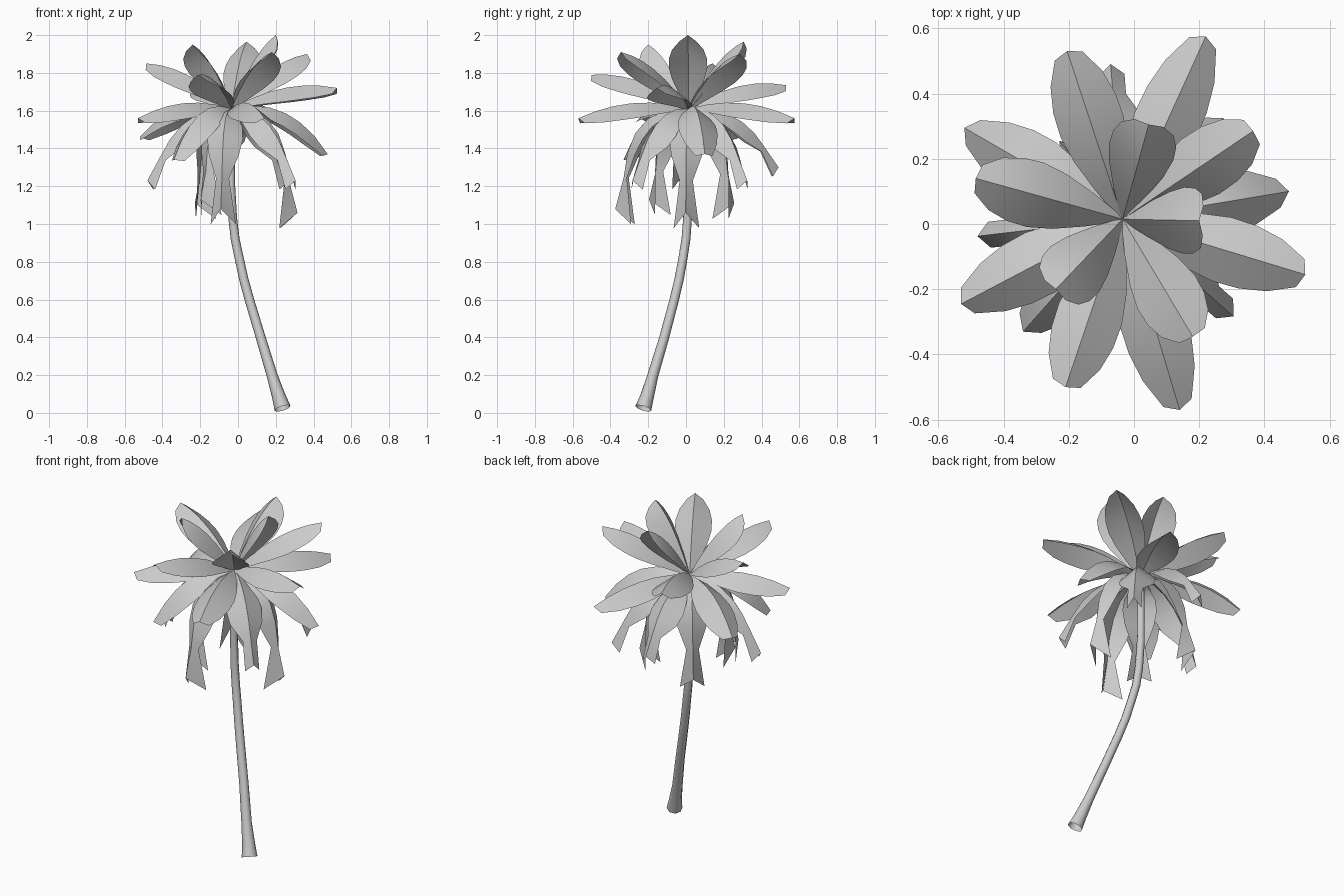
import bpy, bmesh, math
from mathutils import Vector

if "Cube" in bpy.data.objects:
    bpy.data.objects.remove(bpy.data.objects["Cube"])

CROWN = Vector((-0.035, 0.015, 1.61))


def finish(name, bm, angle):
    me = bpy.data.meshes.new(name)
    bm.to_mesh(me)
    bm.free()
    ob = bpy.data.objects.new(name, me)
    bpy.context.collection.objects.link(ob)
    bpy.ops.object.select_all(action='DESELECT')
    ob.select_set(True)
    bpy.context.view_layer.objects.active = ob
    bpy.ops.object.shade_smooth_by_angle(angle=math.radians(angle))
    return ob


# Curved trunk: rings square to the path, flared and open at the foot
path = [(0.236, -0.226, 0.024, 0.044), (0.215, -0.205, 0.09, 0.036),
        (0.18, -0.175, 0.2, 0.029), (0.12, -0.115, 0.4, 0.026),
        (0.06, -0.062, 0.6, 0.025), (0.03, -0.036, 0.71, 0.0245), (0.006, -0.016, 0.82, 0.024),
        (-0.015, 0.0, 0.92, 0.0235), (-0.028, 0.008, 1.03, 0.023), (-0.037, 0.014, 1.2, 0.022),
        (-0.037, 0.015, 1.42, 0.021), (-0.035, 0.015, 1.61, 0.018)]
bm = bmesh.new()
rings = []
SIDES = 8
for i, p in enumerate(path):
    a, b = path[max(i - 1, 0)], path[min(i + 1, len(path) - 1)]
    t = (Vector(b[:3]) - Vector(a[:3])).normalized()
    u = Vector((0, 1, 0)).cross(t).normalized()
    v = t.cross(u)
    rings.append([bm.verts.new(Vector(p[:3]) + p[3] * (u * math.cos(k * math.tau / SIDES)
                  + v * math.sin(k * math.tau / SIDES))) for k in range(SIDES)])
for r0, r1 in zip(rings, rings[1:]):
    for k in range(SIDES):
        n = (k + 1) % SIDES
        bm.faces.new((r0[k], r0[n], r1[n], r1[k]))
finish("trunk", bm, 50)

# Fronds: roof-folded blades swept along an arc from the crown to a tip
STEPS = (0, 0.17, 0.35, 0.52, 0.68, 0.84, 1)
BROAD = (0.008, 0.052, 0.086, 0.102, 0.1, 0.083, 0.045)
SPIKED = (0.008, 0.05, 0.085, 0.1, 0.092, 0.04, 0.04)
HANGING = (0.008, 0.05, 0.085, 0.095, 0.08, 0.035, 0.068)


def frond(name, tip, reach, ctrl_z, widths, fold, corner, flare=0):
    tip = Vector(tip)
    out = Vector((tip.x - CROWN.x, tip.y - CROWN.y, 0))
    ctrl = CROWN + out * reach
    ctrl.z = ctrl_z
    side = Vector((-out.y, out.x, 0)).normalized()
    bm = bmesh.new()
    rows = []
    for t, w in zip(STEPS, widths):
        p = CROWN * (1 - t) ** 2 + ctrl * (2 * t * (1 - t)) + tip * t * t
        tan = ((ctrl - CROWN) * (1 - t) + (tip - ctrl) * t).normalized()
        up = tan.cross(side)
        push = tan * (corner if t == 1 else 0)
        rows.append([bm.verts.new(p + side * (s * w) - up * (abs(s) * w * fold)
                                  + push * abs(s)) for s in (-1, 0, 1)])
    rows[-1][1].co += out.normalized() * flare
    for r0, r1 in zip(rows, rows[1:]):
        for k in (0, 1):
            bm.faces.new((r0[k], r1[k], r1[k + 1], r0[k + 1]))
    finish(name, bm, 32)


# Upright and spreading fronds
spreading = [(0.2, 0.01, 2.0), (0.045, 0.305, 1.965), (-0.24, -0.2, 1.95), (0.18, -0.345, 1.91),
             (-0.485, 0.14, 1.85), (0.365, 0.285, 1.9), (-0.205, 0.53, 1.735),
             (0.525, -0.155, 1.72), (-0.21, -0.5, 1.79), (0.14, -0.57, 1.56),
             (0.22, 0.575, 1.56), (-0.53, -0.245, 1.56), (-0.52, 0.295, 1.46),
             (0.475, 0.1, 1.37), (-0.34, -0.33, 1.34)]
for i, tip in enumerate(spreading):
    low = tip[2] < 1.5
    frond(f"frond_{i + 1}", tip, 0.6 if low else 0.5,
          1.69 if low else (tip[2] + 1.61) / 2 + 0.11, BROAD, 0.75, -0.01)

# Lower fronds that bend down to a spiked tip
lower = [(-0.46, -0.035, 1.23), (0.29, -0.27, 1.23), (-0.07, 0.47, 1.3), (0.26, 0.31, 1.23)]
for i, tip in enumerate(lower):
    frond(f"lower_frond_{i + 1}", tip, 0.7, 1.64, SPIKED, 0.75, 0.04, 0.02)

# Innermost fronds hanging beside the trunk, with flared ends
hanging = [(0.27, 0.0, 1.06), (-0.085, -0.33, 1.08), (-0.2, 0.22, 1.11), (-0.17, -0.16, 1.13)]
for i, tip in enumerate(hanging):
    frond(f"hanging_frond_{i + 1}", tip, 1.1, 1.64, HANGING, 0.65, 0.085, 0.045)
